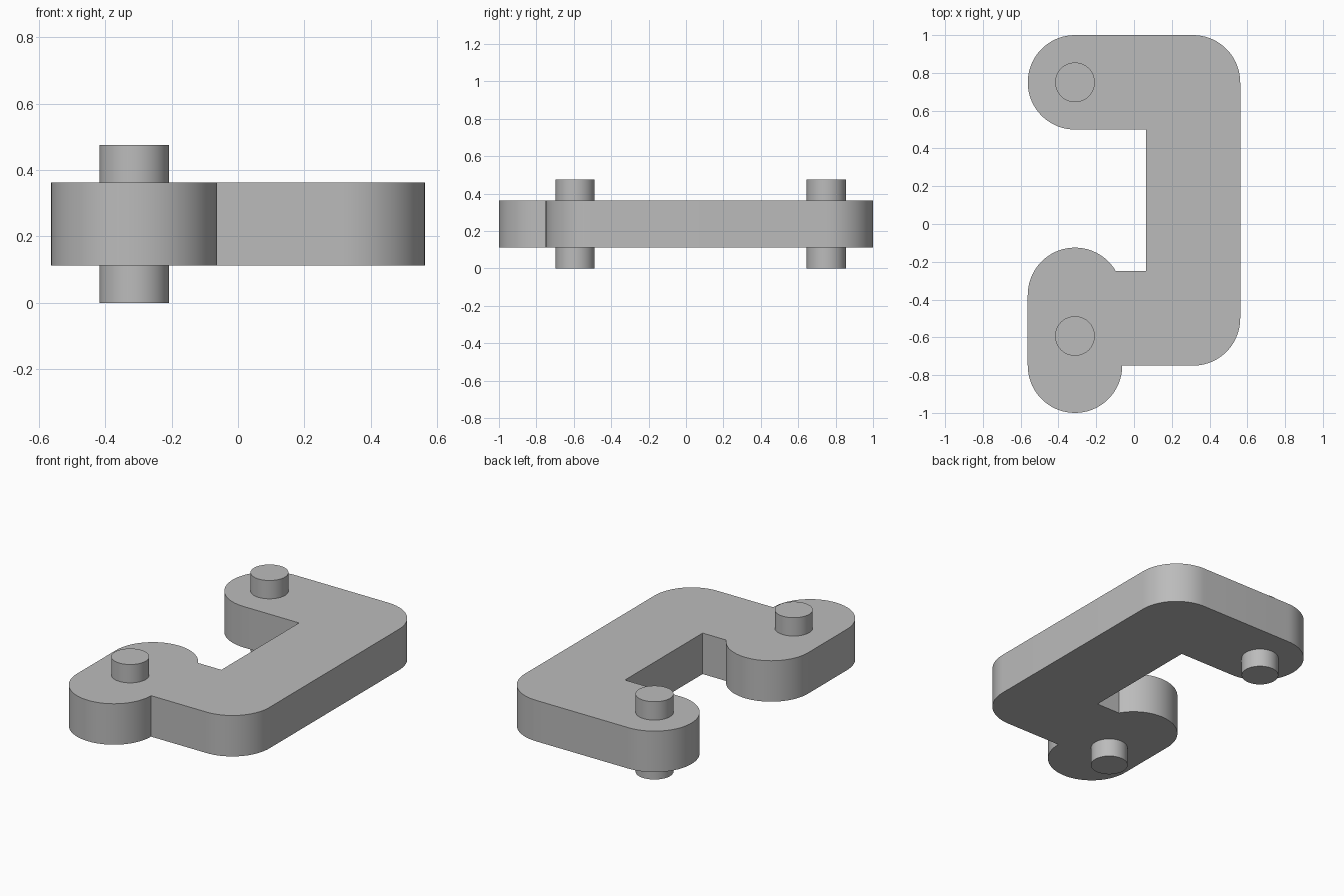
import bpy, bmesh
from math import sin, cos, radians
from mathutils import Vector

cube = bpy.data.objects.get("Cube")
if cube:
    bpy.data.objects.remove(cube, do_unlink=True)

GREY = (0.5, 0.5, 0.5, 1.0)
mat = bpy.data.materials.new("plain grey")
mat.use_nodes = True
mat.diffuse_color = GREY
mat.node_tree.nodes["Principled BSDF"].inputs["Base Color"].default_value = GREY

R = 0.25            # rounded ends and corners
ARM = 0.3125        # distance of arc centres from the middle
PLATE_Z = (0.113, 0.363)
PIN_TOP = 0.475


def arc(x, y, start, end, step=5):
    """Points along an arc, angles in degrees."""
    n = max(1, round(abs(end - start) / step))
    angles = [radians(start + (end - start) * i / n) for i in range(n + 1)]
    return [(x + R * cos(a), y + R * sin(a)) for a in angles]


def finish(obj):
    obj.data.materials.append(mat)
    bpy.ops.object.select_all(action="DESELECT")
    obj.select_set(True)
    bpy.context.view_layer.objects.active = obj
    bpy.ops.object.shade_smooth_by_angle(angle=radians(30))


def extruded(name, outline, low, high):
    bm = bmesh.new()
    face = bm.faces.new([bm.verts.new((x, y, low)) for x, y in outline])
    top = bmesh.ops.extrude_face_region(bm, geom=[face], use_keep_orig=True)
    verts = [g for g in top["geom"] if isinstance(g, bmesh.types.BMVert)]
    bmesh.ops.translate(bm, verts=verts, vec=Vector((0, 0, high - low)))
    bmesh.ops.recalc_face_normals(bm, faces=bm.faces)
    mesh = bpy.data.meshes.new(name)
    bm.to_mesh(mesh)
    bm.free()
    obj = bpy.data.objects.new(name, mesh)
    bpy.context.collection.objects.link(obj)
    finish(obj)


def pin(name, y):
    bpy.ops.mesh.primitive_cylinder_add(vertices=64, radius=0.105, depth=PIN_TOP,
                                        location=(-ARM, y, PIN_TOP / 2))
    obj = bpy.context.object
    obj.name = name
    finish(obj)


# C-shaped link plate, outlined counter-clockwise from the front lobe
outline = (arc(-ARM, -0.75, 180, 360)          # front lobe end
           + arc(ARM, -0.5, 270, 360)          # front outer corner
           + arc(ARM, 0.75, 0, 90)             # back outer corner
           + arc(-ARM, 0.75, 90, 270)          # back arm end
           + [(0.0625, 0.5), (0.0625, -0.25)]  # inner notch
           + arc(-ARM, -0.375, 30, 180))       # inner lobe end
extruded("link_plate", outline, *PLATE_Z)

# Pins passing through both arms
pin("back_pin", 0.75)
pin("front_pin", -0.593)
